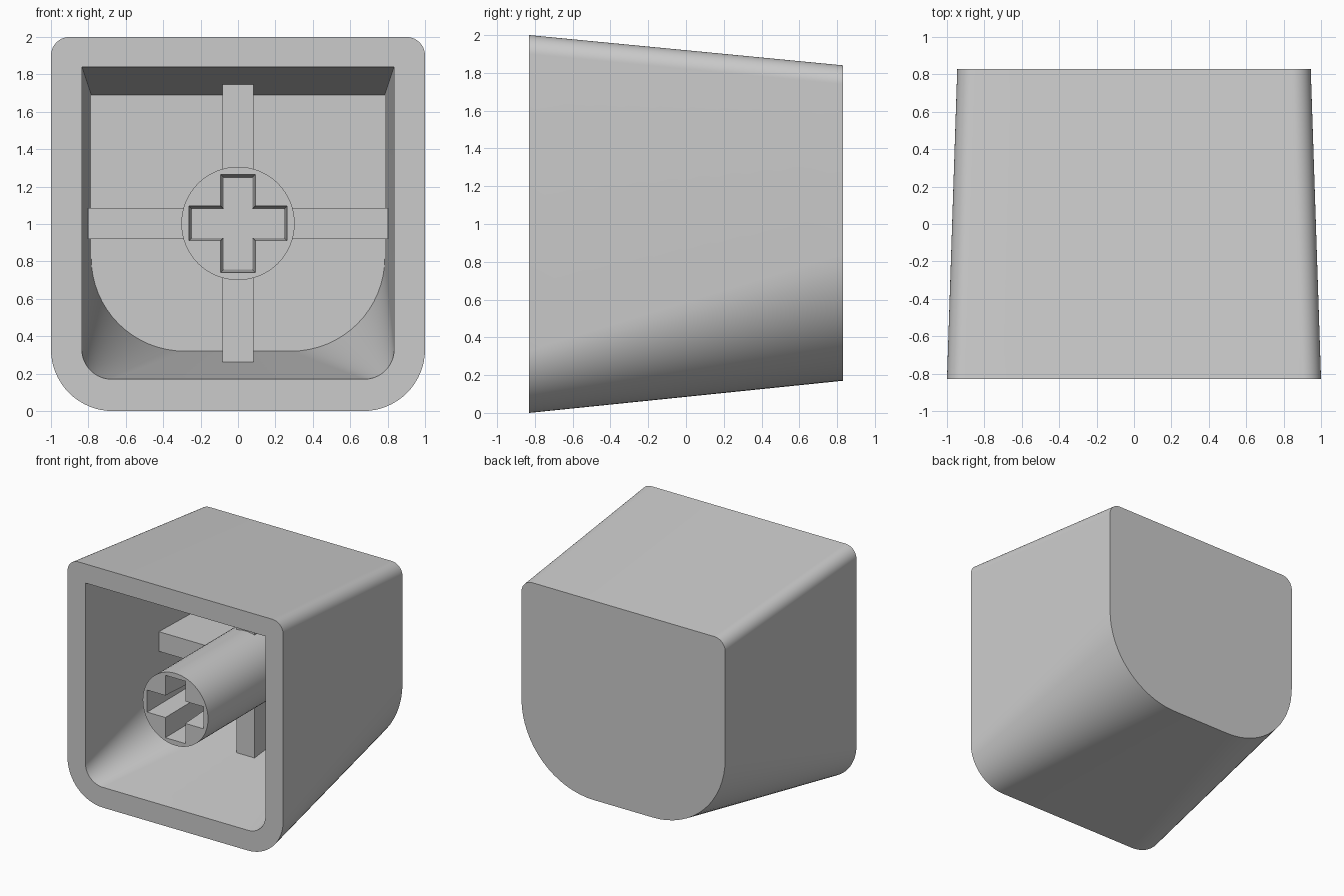
import bpy, bmesh, math
from mathutils import Vector

if "Cube" in bpy.data.objects:
    bpy.data.objects.remove(bpy.data.objects["Cube"])

grey = bpy.data.materials.new("plain grey")
grey.diffuse_color = (0.6, 0.6, 0.6, 1)
grey.use_nodes = True
grey.node_tree.nodes["Principled BSDF"].inputs["Base Color"].default_value = grey.diffuse_color

FRONT, BACK, FLOOR = -0.83, 0.83, 0.67   # rim, closed face, cavity floor (y)
RIB_FRONT = 0.10
STEPS, ARC = 10, 16


def make_object(name, bm, smooth=None):
    bmesh.ops.recalc_face_normals(bm, faces=bm.faces)
    mesh = bpy.data.meshes.new(name)
    bm.to_mesh(mesh)
    bm.free()
    mesh.materials.append(grey)
    obj = bpy.data.objects.new(name, mesh)
    bpy.context.collection.objects.link(obj)
    bpy.ops.object.select_all(action='DESELECT')
    bpy.context.view_layer.objects.active = obj
    obj.select_set(True)
    if smooth:
        bpy.ops.object.shade_smooth_by_angle(angle=math.radians(smooth))
    return obj


def section(y, half, low, high, r_top, r_low):
    """Rounded rectangle in the xz plane at depth y."""
    corners = [(1, high, -1, r_top, 0), (-1, high, -1, r_top, 90),
               (-1, low, 1, r_low, 180), (1, low, 1, r_low, 270)]
    pts = []
    for side, z, inward, r, start in corners:
        cx, cz = side * (half - r), z + inward * r
        for i in range(ARC + 1):
            a = math.radians(start + 90 * i / ARC)
            pts.append((cx + r * math.cos(a), y, cz + r * math.sin(a)))
    return pts


def loft(a, b):
    """Sections blended evenly from parameters a to b."""
    return [section(*[p + (q - p) * i / STEPS for p, q in zip(a, b)])
            for i in range(STEPS + 1)]


def skin(bm, sections):
    rings = [[bm.verts.new(p) for p in s] for s in sections]
    for r0, r1 in zip(rings, rings[1:]):
        n = len(r0)
        for i in range(n):
            j = (i + 1) % n
            bm.faces.new((r0[i], r0[j], r1[j], r1[i]))
    bm.faces.new(rings[0])
    bm.faces.new(rings[-1])


# Hollow shell: closed back, outer walls, flat rim, cavity walls, floor
outer = loft((BACK, 0.945, 0.17, 1.84, 0.10, 0.67),
             (FRONT, 1.0, 0.0, 2.0, 0.10, 0.33))
inner = loft((FRONT, 0.835, 0.17, 1.84, 0.0, 0.16),
             (FLOOR, 0.785, 0.32, 1.69, 0.0, 0.50))
bm = bmesh.new()
skin(bm, outer + inner)
bmesh.ops.remove_doubles(bm, verts=bm.verts, dist=1e-5)
make_object("cap_shell", bm, 30)


# Support ribs behind the post
def rib(name, half_x, low, high):
    bm = bmesh.new()
    bmesh.ops.create_cube(bm, size=1)
    bmesh.ops.scale(bm, vec=(2 * half_x, FLOOR + 0.03 - RIB_FRONT, high - low), verts=bm.verts)
    bmesh.ops.translate(bm, vec=(0, (FLOOR + 0.03 + RIB_FRONT) / 2, (low + high) / 2), verts=bm.verts)
    make_object(name, bm)


rib("horizontal_rib", 0.803, 0.92, 1.085)
rib("vertical_rib", 0.083, 0.263, 1.745)

# Round post, level with the rim
bm = bmesh.new()
skin(bm, [[(0.303 * math.cos(t), y, 1.003 + 0.303 * math.sin(t))
           for t in [math.tau * i / 64 for i in range(64)]]
          for y in (FRONT, FLOOR + 0.03)])
post = make_object("post", bm, 30)


# Tapered cross socket cut into the post
def cross(y, inset):
    a, b = 0.093 - inset, 0.262 - inset
    pts = [(a, a), (a, b), (-a, b), (-a, a), (-b, a), (-b, -a),
           (-a, -a), (-a, -b), (a, -b), (a, -a), (b, -a), (b, a)]
    return [(x, y, 1.003 + z) for x, z in pts]


bm = bmesh.new()
skin(bm, [cross(FRONT - 0.02, 0.0), cross(FRONT + 0.5, 0.016)])
cutter = make_object("socket_cutter", bm)
cutter.hide_render = True
mod = post.modifiers.new("socket", 'BOOLEAN')
mod.operation = 'DIFFERENCE'
mod.solver = 'EXACT'
mod.object = cutter
bpy.context.view_layer.objects.active = post
bpy.ops.object.modifier_apply(modifier=mod.name)
bpy.data.objects.remove(cutter)
